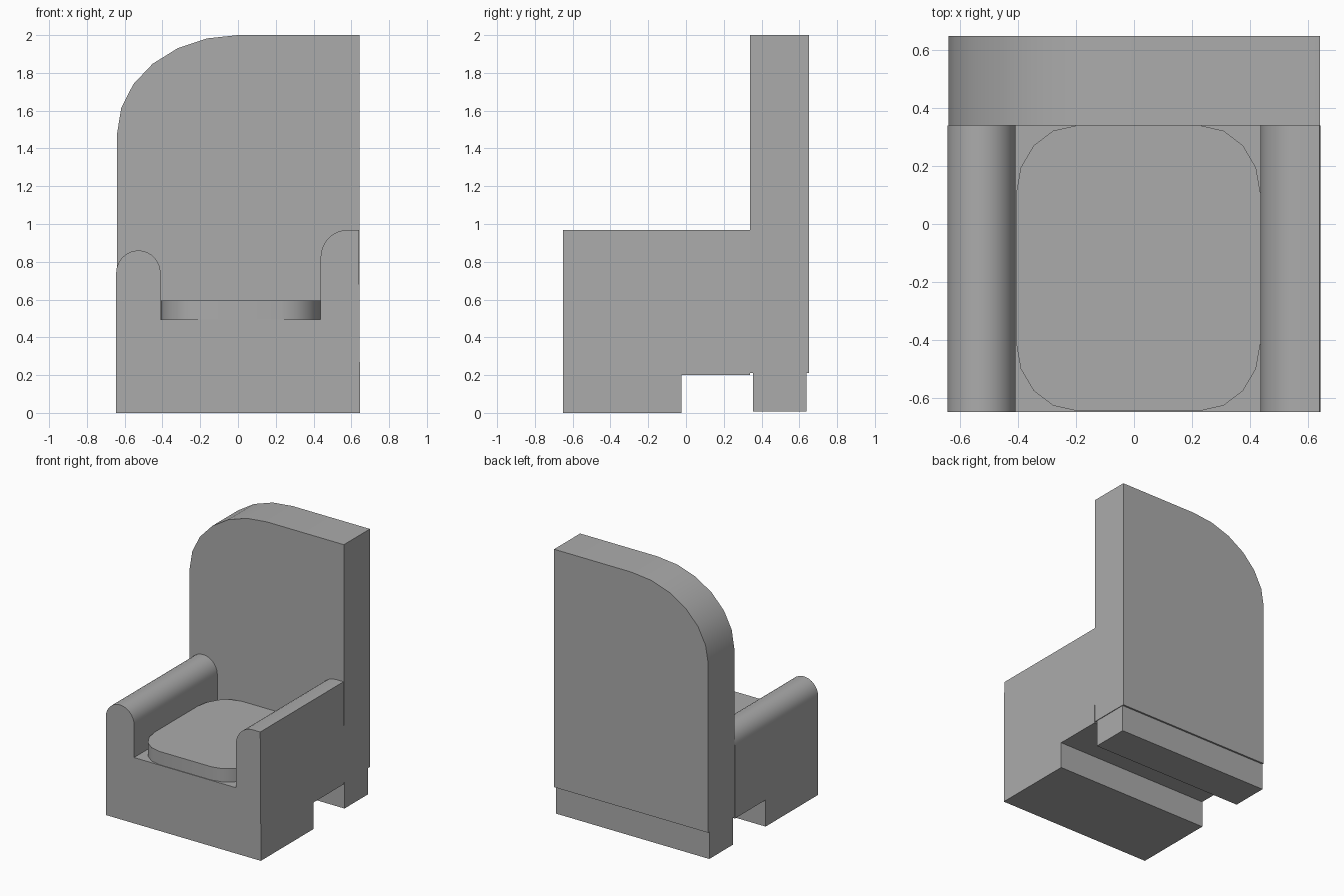
import bpy, bmesh, math

if "Cube" in bpy.data.objects:
    bpy.data.objects.remove(bpy.data.objects["Cube"])

grey = bpy.data.materials.new("mid grey")
grey.diffuse_color = (0.41, 0.41, 0.41, 1)
grey.use_nodes = True
grey.node_tree.nodes["Principled BSDF"].inputs["Base Color"].default_value = grey.diffuse_color


def arc(cx, cy, rx, ry, a0, a1, n):
    """Points on an elliptical arc, angles in degrees."""
    pts = []
    for i in range(n + 1):
        a = math.radians(a0 + (a1 - a0) * i / n)
        pts.append((cx + rx * math.cos(a), cy + ry * math.sin(a)))
    return pts


def prism(name, profile, lo, hi, upright=True):
    """Extrude an x-z profile along y (upright) or an x-y profile along z."""
    bm = bmesh.new()
    place = (lambda p, d: (p[0], d, p[1])) if upright else (lambda p, d: (p[0], p[1], d))
    a = [bm.verts.new(place(p, lo)) for p in profile]
    b = [bm.verts.new(place(p, hi)) for p in profile]
    bm.faces.new(a)
    bm.faces.new(b[::-1])
    n = len(profile)
    for i in range(n):
        j = (i + 1) % n
        bm.faces.new((a[j], a[i], b[i], b[j]))
    bmesh.ops.recalc_face_normals(bm, faces=bm.faces)
    mesh = bpy.data.meshes.new(name)
    bm.to_mesh(mesh)
    bm.free()
    mesh.materials.append(grey)
    obj = bpy.data.objects.new(name, mesh)
    bpy.context.collection.objects.link(obj)
    bpy.ops.object.select_all(action='DESELECT')
    obj.select_set(True)
    bpy.context.view_layer.objects.active = obj
    bpy.ops.object.shade_smooth_by_angle(angle=math.radians(30))
    return obj


def rect(x0, x1, z0, z1):
    return [(x0, z0), (x1, z0), (x1, z1), (x0, z1)]


# Backrest with one large rounded shoulder, on its own plinth
prism("backrest", [(-0.64, 0.21), (0.643, 0.21), (0.643, 2.0)]
      + arc(0, 1.48, 0.64, 0.52, 90, 180, 6), 0.34, 0.65)
prism("back_base", rect(-0.64, 0.638, 0.008, 0.21), 0.355, 0.637)

# Seat body with arm sides, on the front plinth
prism("seat_body", [(-0.645, 0.2), (0.645, 0.2), (0.641, 0.82), (0.437, 0.82),
                    (0.437, 0.495), (-0.41, 0.495), (-0.41, 0.74), (-0.645, 0.74)],
      -0.65, 0.34)
prism("front_base", rect(-0.645, 0.645, 0, 0.2), -0.65, -0.025)

# Arm tops: a full round on the left, a higher half round on the right
prism("left_arm_top", arc(-0.5275, 0.74, 0.1175, 0.12, 0, 180, 16), -0.65, 0.34)
prism("right_arm_top", [(0.437, 0.82), (0.641, 0.82), (0.64, 0.968)]
      + arc(0.577, 0.82, 0.14, 0.148, 90, 180, 8)[:-1], -0.65, 0.34)

# Cushion with rounded corners
corners = [(0.23, 0.105, 0), (-0.2, 0.105, 90), (-0.2, -0.41, 180), (0.23, -0.41, 270)]
outline = []
for cx, cy, a in corners:
    outline += arc(cx, cy, 0.207, 0.235, a, a + 90, 4)
prism("cushion", outline, 0.495, 0.595, upright=False)
